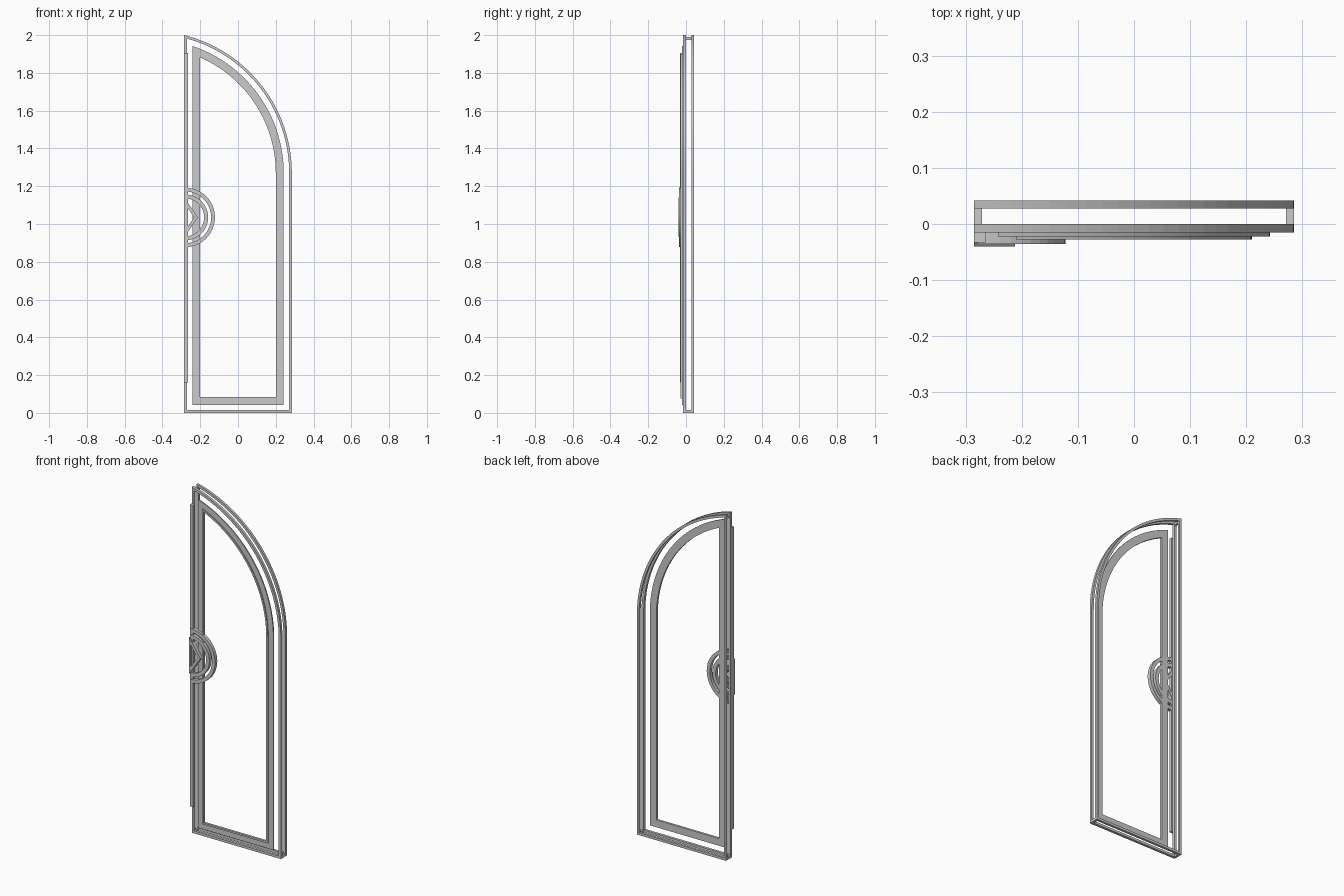
import bpy, bmesh
from math import sin, cos, acos, pi

if "Cube" in bpy.data.objects:
    bpy.data.objects.remove(bpy.data.objects["Cube"])

HALF, SPRING, TOP = 0.285, 1.27, 2.0
RISE = TOP - SPRING
R = ((2 * HALF) ** 2 + RISE ** 2) / (4 * HALF)   # arch radius, tangent to right edge
CX = HALF - R


def finish(name, bm):
    bmesh.ops.recalc_face_normals(bm, faces=bm.faces)
    me = bpy.data.meshes.new(name)
    bm.to_mesh(me)
    bm.free()
    ob = bpy.data.objects.new(name, me)
    bpy.context.collection.objects.link(ob)
    return ob


def outline(inset, n=28):
    """Half-arch door outline in (x, z), offset inwards."""
    r, left = R - inset, -HALF + inset
    end = acos((left - CX) / r)
    pts = [(left, inset), (HALF - inset, inset)]
    pts += [(CX + r * cos(end * i / n), SPRING + r * sin(end * i / n)) for i in range(n + 1)]
    return pts


def band(name, outer, inner, y0, y1, closed=True):
    """Rectangular-section strip between two matching outlines."""
    bm = bmesh.new()
    rings = [[bm.verts.new((x, y, z)) for x, z in pts]
             for pts, y in ((outer, y0), (inner, y0), (inner, y1), (outer, y1))]
    n = len(outer)
    for i in range(n if closed else n - 1):
        j = (i + 1) % n
        for k in range(4):
            a, b = rings[k], rings[(k + 1) % 4]
            bm.faces.new((a[i], a[j], b[j], b[i]))
    if not closed:
        for i in (0, n - 1):
            bm.faces.new([r[i] for r in rings])
    return finish(name, bm)


def box(name, x0, x1, y0, y1, z0, z1):
    bm = bmesh.new()
    bmesh.ops.create_cube(bm, size=1)
    for v in bm.verts:
        v.co = ((x0 + x1) / 2 + v.co.x * (x1 - x0),
                (y0 + y1) / 2 + v.co.y * (y1 - y0),
                (z0 + z1) / 2 + v.co.z * (z1 - z0))
    return finish(name, bm)


def half_circle(r, n=24):
    return [(-0.279 + r * cos(-pi / 2 + pi * i / n), 1.035 + r * sin(-pi / 2 + pi * i / n))
            for i in range(n + 1)]


# Open door edging: front and back rims joined by corner posts
W = 0.014
band("front_rim", outline(0), outline(W), -0.015, 0.0)
band("back_rim", outline(0), outline(W), 0.028, 0.042)
for name, x, z in (("bottom_left_post", -HALF, 0), ("bottom_right_post", HALF - W, 0),
                   ("top_left_post", -HALF, TOP - 0.025)):
    box(name, x, x + W, 0.0, 0.028, z, z + W)

# Stepped inner moulding
band("panel_moulding", outline(0.043), outline(0.085), -0.022, -0.015)
band("panel_moulding_lip", outline(0.075), outline(0.085), -0.028, -0.022)

# Meeting strip along the straight edge
box("meeting_strip", -HALF, -0.265, -0.033, -0.015, 0.16, 1.905)

# Half-round handle plate: two rings and a triangle
band("handle_outer_ring", half_circle(0.157), half_circle(0.137), -0.036, -0.015, False)
band("handle_inner_ring", half_circle(0.121), half_circle(0.100), -0.036, -0.015, False)
band("handle_triangle",
     [(-HALF, 0.93), (-0.212, 1.035), (-HALF, 1.14)],
     [(-0.275, 0.972), (-0.232, 1.035), (-0.275, 1.098)], -0.040, -0.015)
